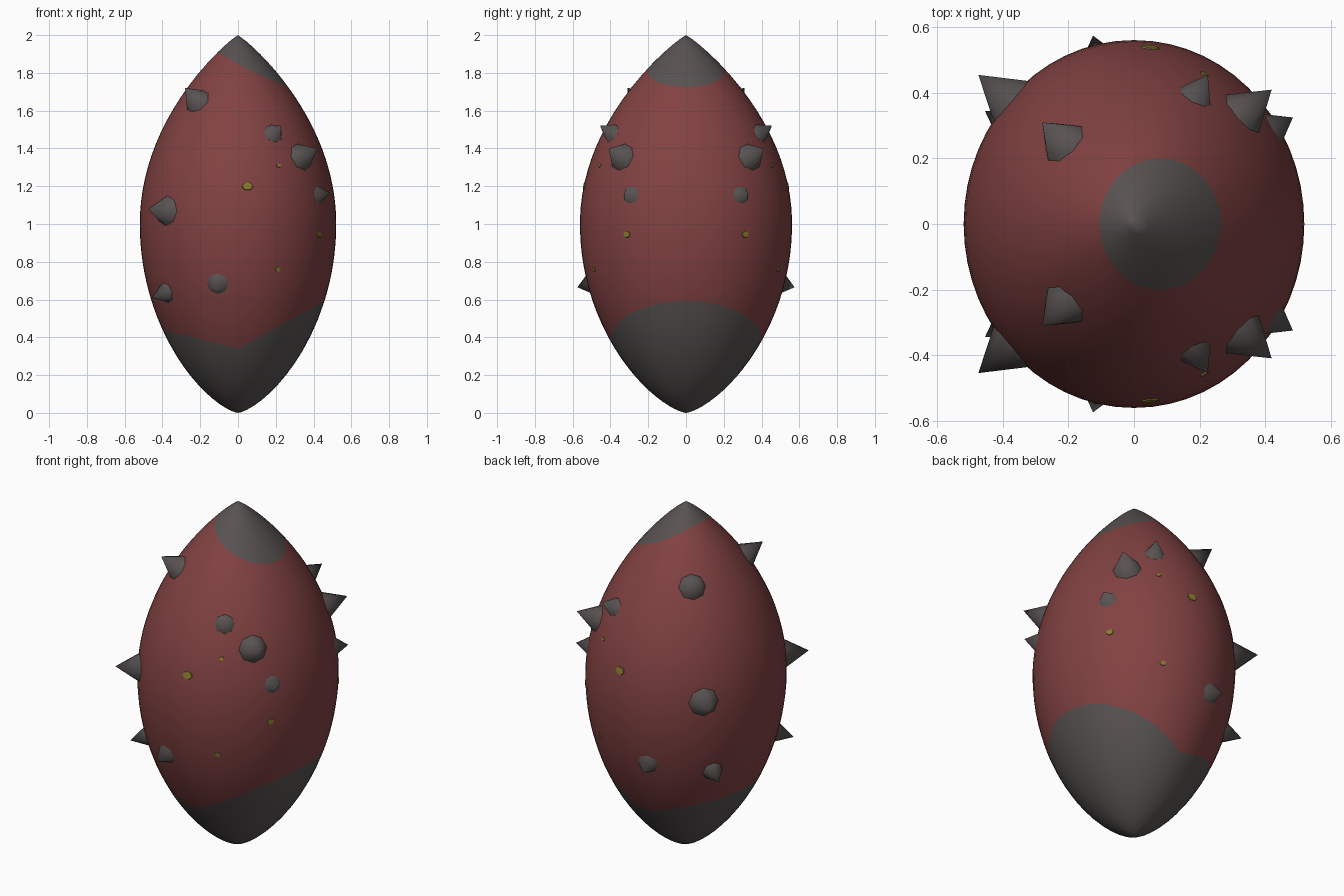
import bpy, bmesh
from math import sin, cos, tau, atan2
from mathutils import Vector

cube = bpy.data.objects.get("Cube")
if cube:
    bpy.data.objects.remove(cube, do_unlink=True)

DEPTH = 1.08  # the body is slightly deeper than wide


def material(name, colour):
    m = bpy.data.materials.new(name)
    m.use_nodes = True
    m.diffuse_color = (*colour, 1)
    m.node_tree.nodes["Principled BSDF"].inputs["Base Color"].default_value = (*colour, 1)
    return m


red = material("dull_red", (0.223, 0.054, 0.054))
grey = material("warm_grey", (0.098, 0.084, 0.084))
yellow = material("ochre_yellow", (0.25, 0.2, 0.03))


def finish(name, bm, mats, angle):
    bmesh.ops.recalc_face_normals(bm, faces=bm.faces)
    mesh = bpy.data.meshes.new(name)
    bm.to_mesh(mesh)
    bm.free()
    for m in mats:
        mesh.materials.append(m)
    ob = bpy.data.objects.new(name, mesh)
    bpy.context.collection.objects.link(ob)
    bpy.ops.object.select_all(action='DESELECT')
    bpy.context.view_layer.objects.active = ob
    ob.select_set(True)
    bpy.ops.object.shade_smooth_by_angle(angle=angle)
    return ob


# Body surface: pointed at the top, rounder at the bottom
def surface(a, z):
    u = min(1, abs(z - 1))
    r = 0.52 * (1 - u * u) ** (0.9 if z > 1 else 0.7)
    return Vector((r * cos(a), DEPTH * r * sin(a), z))


def normal(a, z):
    e = 0.01
    du = surface(a + e, z) - surface(a - e, z)
    dv = surface(a, z + e) - surface(a, z - e)
    return du.cross(dv).normalized()


def solve(test, a, lo, hi):
    for _ in range(30):
        mid = (lo + hi) / 2
        if test(surface(a, mid)):
            hi = mid
        else:
            lo = mid
    return hi


# Colour borders of the lower and upper caps
def above_base(p):
    return p.z > 0.34 + (0.55 * p.x if p.x > 0 else -0.25 * p.x)


def in_tip(p):
    return ((p.x - 0.08) / 0.185) ** 2 + (p.y / 0.2) ** 2 < 1


def build_body():
    bm = bmesh.new()
    segments, low, mid, top = 60, 12, 24, 8
    columns = []
    for i in range(segments):
        a = tau * i / segments
        zb = solve(above_base, a, 0.1, 0.9)
        zt = solve(in_tip, a, 1.4, 2)
        zs = [zb * (k / low) ** 2 for k in range(low)]
        zs += [zb + (zt - zb) * k / mid for k in range(mid)]
        zs += [zt + (2 - zt) * k / top for k in range(top + 1)]
        columns.append([bm.verts.new(surface(a, z)) for z in zs])
    for i in range(segments):
        c, d = columns[i - 1], columns[i]
        for k in range(len(c) - 1):
            f = bm.faces.new((c[k], d[k], d[k + 1], c[k + 1]))
            f.material_index = 0 if low <= k < low + mid else 1
    bmesh.ops.remove_doubles(bm, verts=bm.verts, dist=1e-5)
    finish("body", bm, [red, grey], 1.2)


def cone(name, start, axis, r1, r2, length, sides, mat, angle):
    bm = bmesh.new()
    bmesh.ops.create_cone(bm, cap_ends=True, segments=sides, radius1=r1, radius2=r2, depth=length)
    bmesh.ops.translate(bm, vec=(0, 0, length / 2), verts=bm.verts)
    ob = finish(name, bm, [mat], angle)
    ob.rotation_mode = 'QUATERNION'
    ob.rotation_quaternion = axis.to_track_quat('Z', 'Y')
    ob.location = start
    return ob


build_body()

# Spikes: tip position, base radius, length
spikes = [
    ((-0.28, 0.31, 1.72), 0.08, 0.13),
    ((0.225, 0.455, 1.52), 0.075, 0.12),
    ((0.42, 0.41, 1.40), 0.08, 0.13),
    ((0.485, 0.325, 1.165), 0.08, 0.11),
    ((-0.475, 0.455, 1.08), 0.095, 0.15),
    ((-0.455, 0.345, 0.61), 0.065, 0.11),
    ((-0.125, 0.575, 0.665), 0.085, 0.11),
]
# Yellow specks: side position, height, radius
specks = [(0.05, 1.2, 0.03), (0.215, 1.31, 0.014), (0.43, 0.945, 0.022), (0.21, 0.76, 0.018)]

for side, label in ((-1, "front"), (1, "back")):
    for i, (tip, radius, length) in enumerate(spikes):
        tip = Vector((tip[0], tip[1] * side, tip[2]))
        axis = normal(atan2(tip.y / DEPTH, tip.x), tip.z)
        cone(f"{label}_spike_{i + 1}", tip - axis * length, axis, radius, 0, length, 8, grey, 1.0)
    for i, (x, z, radius) in enumerate(specks):
        r = surface(0, z).x
        a = atan2(side * (r * r - x * x) ** 0.5, x)
        axis = normal(a, z)
        plate = cone(f"{label}_speck_{i + 1}", surface(a, z) - axis * 0.003, axis,
                     radius, radius * 0.9, 0.006, 7, yellow, 0.5)
        plate.scale = (1, 0.8, 1)
